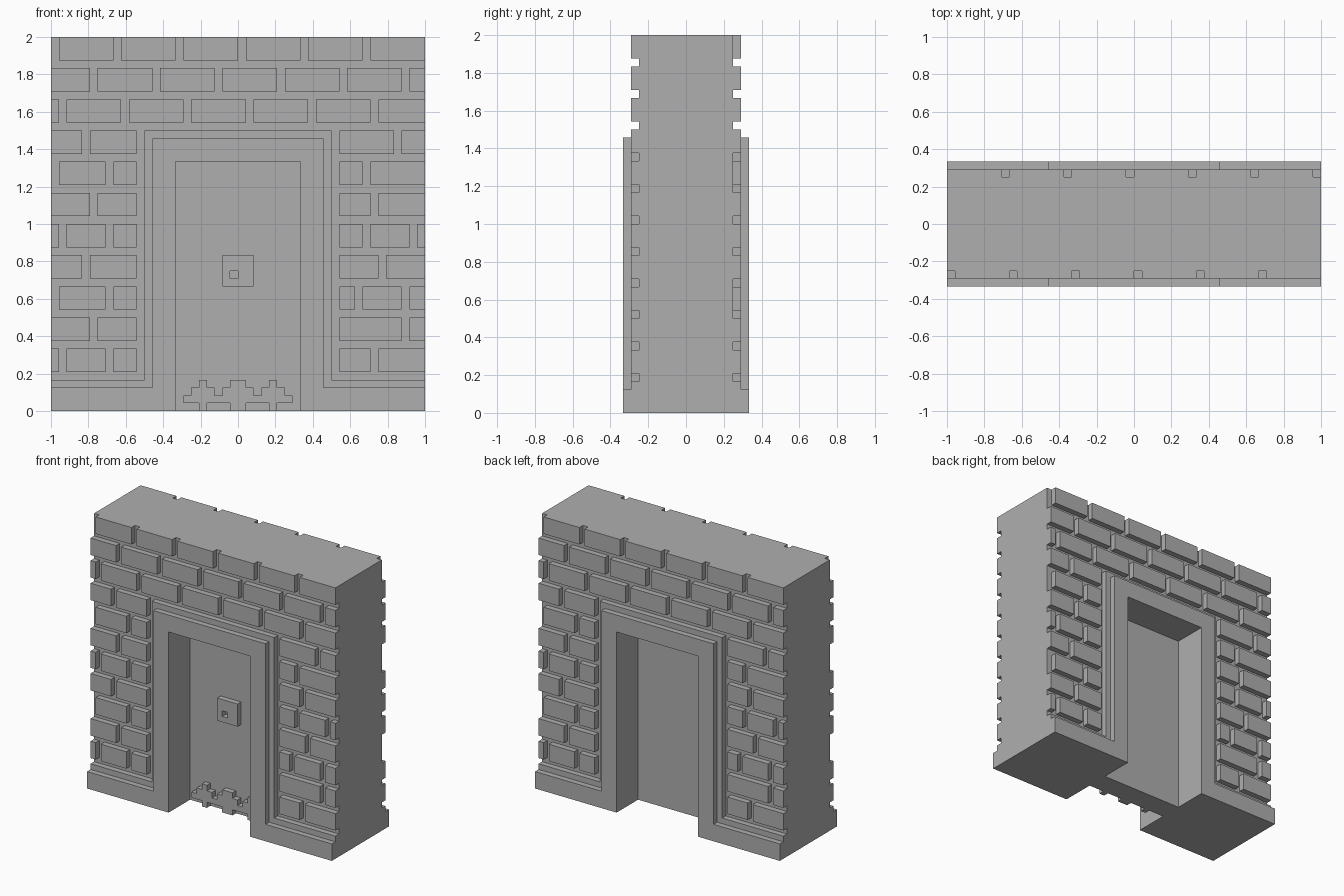
import bpy
import bmesh

if "Cube" in bpy.data.objects:
    bpy.data.objects.remove(bpy.data.objects["Cube"])

U = 1 / 24  # one block unit

stone = bpy.data.materials.new("grey_stone")
stone.use_nodes = True
GREY = (0.43, 0.43, 0.43, 1)
stone.diffuse_color = GREY
stone.node_tree.nodes["Principled BSDF"].inputs["Base Color"].default_value = GREY


def prism(bm, outline, y0, y1):
    """Extrude an x-z outline from y0 to y1."""
    face = bm.faces.new([bm.verts.new((x * U, y0 * U, z * U)) for x, z in outline])
    new = bmesh.ops.extrude_face_region(bm, geom=[face])["geom"]
    verts = [v for v in new if isinstance(v, bmesh.types.BMVert)]
    bmesh.ops.translate(bm, verts=verts, vec=(0, (y1 - y0) * U, 0))


def box(bm, x0, x1, y0, y1, z0, z1):
    prism(bm, [(x0, z0), (x1, z0), (x1, z1), (x0, z1)], y0, y1)


def finish(name, bm):
    bmesh.ops.recalc_face_normals(bm, faces=bm.faces)
    mesh = bpy.data.meshes.new(name)
    bm.to_mesh(mesh)
    bm.free()
    mesh.materials.append(stone)
    obj = bpy.data.objects.new(name, mesh)
    bpy.context.collection.objects.link(obj)
    return obj


def portal(name, half_outer, y0, y1):
    """Symmetric doorway slab: right half of the outer edge plus the opening."""
    half = [(8, 32), (8, 0)] + half_outer
    outline = half + [(-x, z) for x, z in reversed(half)]
    bm = bmesh.new()
    prism(bm, outline, y0, y1)
    return finish(name, bm)


def back_copy(obj, name):
    twin = obj.copy()
    twin.name = name
    twin.rotation_euler.z = 3.14159265
    bpy.context.collection.objects.link(twin)


# Wall core behind the bricks
portal("wall_core", [(24, 0), (24, 48)], -6, 6)

# Stepped door surround with its plinth, on both faces
trim = portal("front_trim", [(24, 0), (24, 4), (12, 4), (12, 36)], -7, -6)
frame = portal("front_frame", [(24, 0), (24, 3), (11, 3), (11, 35)], -8, -7)
back_copy(trim, "back_trim")
back_copy(frame, "back_frame")

# Brick courses: positions of the upright joints, bottom course first
JOINTS = [
    [-23, -17, 17],
    [-19, 21],
    [-24, -17, 15, 21],
    [-20, 18],
    [-23, -17, 16, 22],
    [-19, 17],
    [-24, -17, 16],
    [-20, 20],
    range(-23, 24, 8),
    range(-19, 24, 8),
    range(-24, 24, 8),
]
bm = bmesh.new()
for course, joints in enumerate(JOINTS):
    z = 5 + 4 * course
    spans = [(-24, -13), (13, 24)] if z < 36 else [(-24, 24)]
    for start, end in spans:
        left = start
        for j in [j for j in joints if start <= j < end] + [end]:
            if j > left:
                box(bm, left, j, -7, -6, z, z + 3)
            left = j + 1
bricks = finish("front_bricks", bm)
back_copy(bricks, "back_bricks")

# Door slab in the middle of the opening
bm = bmesh.new()
box(bm, -8, 8, -2, 2, 0, 32)
finish("door_panel", bm)

# Lock plate, built around its keyhole
bm = bmesh.new()
for x0, x1, z0, z1 in [(-2, 2, 16, 17), (-2, 2, 18, 20), (-2, -1, 17, 18), (0, 2, 17, 18)]:
    box(bm, x0, x1, -3, -2, z0, z1)
finish("lock_plate", bm)

# Stepped ornament at the foot of the door
bm = bmesh.new()
box(bm, -7, 7, -3, -2, 1, 2)
for x0, x1 in [(-5, -4), (-1, 1), (4, 5)]:
    box(bm, x0, x1, -3, -2, 0, 1)
    box(bm, x0 - 1, x1 + 1, -3, -2, 2, 3)
    box(bm, x0, x1, -3, -2, 3, 4)
finish("door_foot_ornament", bm)
